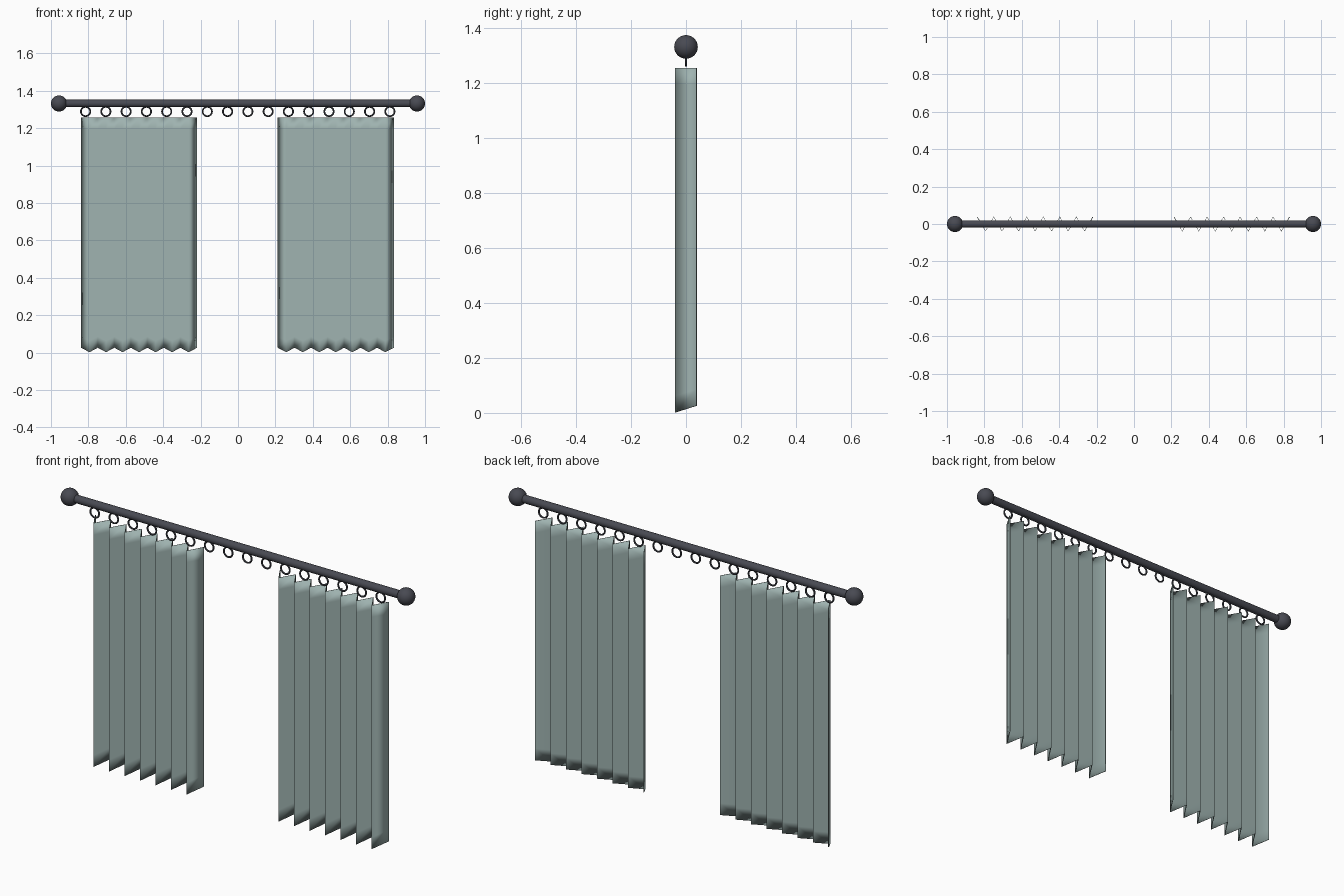
import bpy
import math

if "Cube" in bpy.data.objects:
    bpy.data.objects.remove(bpy.data.objects["Cube"], do_unlink=True)


def material(name, color):
    mat = bpy.data.materials.new(name)
    mat.use_nodes = True
    mat.diffuse_color = color
    mat.node_tree.nodes["Principled BSDF"].inputs["Base Color"].default_value = color
    return mat


METAL = material("dark metal", (0.065, 0.068, 0.085, 1))
CLOTH = material("sage cloth", (0.35, 0.455, 0.44, 1))

ROD_Z = 1.332
BALL_X = 0.957
FOLD = 0.038      # half depth of the pleats
TOP = 1.256       # top of the cloth
PLEATS = 7


def finish(name, mat):
    obj = bpy.context.object
    obj.name = name
    obj.data.materials.append(mat)
    bpy.ops.object.shade_smooth_by_angle(angle=math.radians(40))
    return obj


# Rod with a ball at each end
bpy.ops.mesh.primitive_cylinder_add(vertices=24, radius=0.02, depth=2 * BALL_X,
                                    location=(0, 0, ROD_Z), rotation=(0, math.pi / 2, 0))
finish("rod", METAL)
for side, x in (("right", -BALL_X), ("left", BALL_X)):
    bpy.ops.mesh.primitive_uv_sphere_add(segments=32, ring_count=16, radius=0.043,
                                         location=(x, 0, ROD_Z))
    finish(side + "_finial", METAL)

# Row of evenly spaced rings hanging under the rod
RINGS = 16
for i in range(RINGS):
    x = -0.815 + 1.627 * i / (RINGS - 1)
    bpy.ops.mesh.primitive_torus_add(major_radius=0.025, minor_radius=0.0045,
                                     major_segments=24, minor_segments=8,
                                     location=(x, 0, 1.289), rotation=(math.pi / 2, 0, 0))
    finish(f"ring_{i + 1}", METAL)


# Pleated curtain: a zigzag sheet whose hem dips toward the front
def curtain(name, x0, x1):
    columns = 2 * PLEATS + 1
    rows = 4
    verts = []
    for r in range(rows):
        for c in range(columns):
            y = FOLD if c % 2 == 0 else -FOLD
            hem = 0.002 if y < 0 else 0.026
            z = (hem, hem + 0.06, TOP - 0.06, TOP)[r]
            verts.append((x0 + (x1 - x0) * c / (columns - 1), y, z))
    faces = []
    for r in range(rows - 1):
        for c in range(columns - 1):
            a = r * columns + c
            faces.append((a, a + 1, a + 1 + columns, a + columns))
    mesh = bpy.data.meshes.new(name)
    mesh.from_pydata(verts, [], faces)
    mesh.materials.append(CLOTH)
    mesh.shade_smooth()
    obj = bpy.data.objects.new(name, mesh)
    bpy.context.collection.objects.link(obj)
    solid = obj.modifiers.new("thickness", "SOLIDIFY")
    solid.thickness = 0.004
    solid.offset = 0


curtain("right_curtain", -0.838, -0.220)
curtain("left_curtain", 0.214, 0.832)
